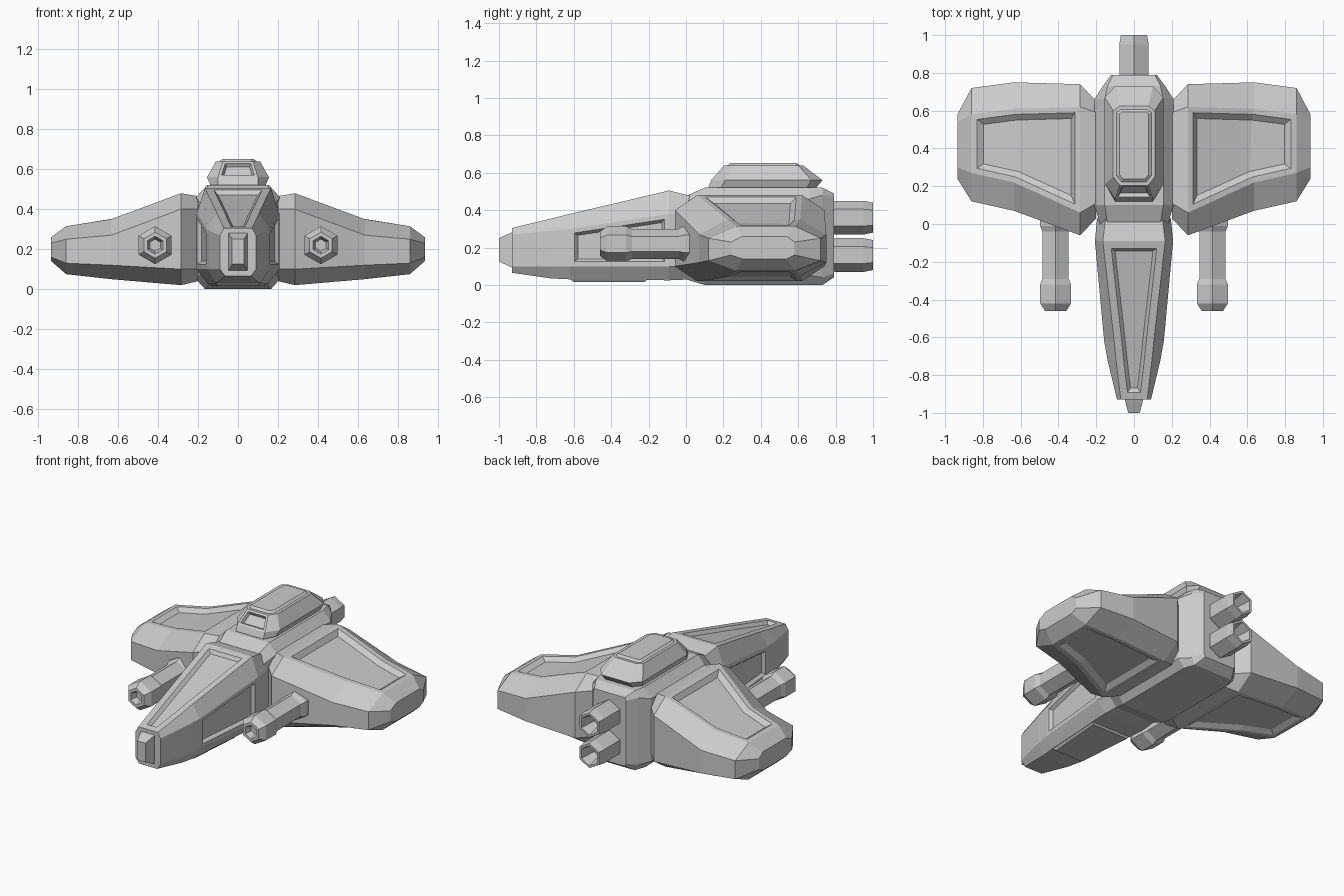
import bpy, bmesh, math

if "Cube" in bpy.data.objects:
    bpy.data.objects.remove(bpy.data.objects["Cube"])


def loft(name, rings, mirror=False, panels=()):
    """Skin a list of rings, then cut or raise panels.
    Each panel: (set of (segment, side) keys, border, wall width, depth)."""
    bm = bmesh.new()
    vs = [[bm.verts.new(p) for p in r] for r in rings]
    n = len(rings[0])
    quads = {}
    for i in range(len(vs) - 1):
        for j in range(n):
            k = (j + 1) % n
            quads[i, j] = bm.faces.new((vs[i][j], vs[i][k], vs[i + 1][k], vs[i + 1][j]))
    quads["start"] = bm.faces.new(vs[0])
    quads["end"] = bm.faces.new(vs[-1])
    bmesh.ops.recalc_face_normals(bm, faces=bm.faces[:])
    for keys, border, wall, depth in panels:
        fs = [quads[k] for k in keys]
        bmesh.ops.inset_region(bm, faces=fs, thickness=border, use_even_offset=True)
        bmesh.ops.inset_region(bm, faces=fs, thickness=wall, depth=depth, use_even_offset=True)
    me = bpy.data.meshes.new(name)
    bm.to_mesh(me)
    bm.free()
    ob = bpy.data.objects.new(name, me)
    bpy.context.collection.objects.link(ob)
    if mirror:
        ob.modifiers.new("Mirror", 'MIRROR').use_mirror_merge = False
    return ob


def hull_ring(y, a, w, b, zt, zh, zl, zb):
    """Eight-sided hull section: side 0 is the top, 4 the bottom, 2 and 6 the sides."""
    return [(-a, y, zt), (a, y, zt), (w, y, zh), (w, y, zl),
            (b, y, zb), (-b, y, zb), (-w, y, zl), (-w, y, zh)]


def wing_ring(x, y0, y1, cf, cb, zt, zh, zl, zb):
    """Eight-sided wing section: side 0 is the upper skin, 4 the lower."""
    return [(x, y0 + cf, zt), (x, y1 - cb, zt), (x, y1, zh), (x, y1, zl),
            (x, y1 - cb, zb), (x, y0 + cf, zb), (x, y0, zl), (x, y0, zh)]


def hex_tube(name, x, z, profile, mirror=False):
    """Six-sided turned part along y from (y, radius) pairs."""
    rings = [[(x + r * math.sin(k * math.pi / 3), y, z + r * math.cos(k * math.pi / 3))
              for k in range(6)] for y, r in profile]
    return loft(name, rings, mirror)


def rect_y(y, x, z0, z1):
    return [(-x, y, z0), (x, y, z0), (x, y, z1), (-x, y, z1)]


# Nose with sunken top and side panels
loft("nose", [
    hull_ring(-0.93, .07, .09, .065, .305, .27, .10, .065),
    hull_ring(-0.72, .095, .14, .10, .355, .29, .10, .035),
    hull_ring(-0.62, .105, .158, .115, .38, .30, .10, .03),
    hull_ring(-0.09, .165, .207, .15, .505, .38, .10, .025),
    hull_ring(0.03, .15, .195, .14, .475, .38, .10, .03),
], panels=[({(0, 0), (1, 0), (2, 0)}, .04, .018, -.02),
           ({(2, 2)}, .025, .015, -.02), ({(2, 6)}, .025, .015, -.02)])

# Nose sensor block
loft("nose_sensor", [rect_y(-.92, .05, .09, .285), rect_y(-.945, .045, .10, .275),
                     rect_y(-1.0, .03, .125, .25)])

# Plate under the nose
loft("belly_plate", [
    [(-.12, -.63, .09), (.12, -.63, .09), (.15, -.2, .09), (-.15, -.2, .09)],
    [(-.12, -.63, .04), (.12, -.63, .04), (.15, -.2, .04), (-.15, -.2, .04)],
    [(-.10, -.60, .015), (.10, -.60, .015), (.13, -.22, .015), (-.13, -.22, .015)]])

# Main body
loft("main_body", [
    hull_ring(0.0, .14, .18, .14, .475, .42, .08, .03),
    hull_ring(0.10, .155, .21, .165, .52, .46, .05, .0),
    hull_ring(0.66, .155, .21, .165, .52, .46, .05, .0),
    hull_ring(0.73, .14, .165, .14, .52, .48, .04, .0),
    hull_ring(0.79, .11, .12, .11, .49, .47, .06, .04)])


# Cabin on top of the body, with a sunken windscreen and a raised roof
def cabin_ring(z, fx, sx, y0, y1, y2, y3):
    return [(-fx, y0, z), (fx, y0, z), (sx, y1, z), (sx, y2, z),
            (fx, y3, z), (-fx, y3, z), (-sx, y2, z), (-sx, y1, z)]


loft("cabin", [
    cabin_ring(.50, .09, .13, .12, .19, .63, .68),
    cabin_ring(.525, .10, .14, .12, .19, .65, .70),
    cabin_ring(.56, .10, .155, .135, .21, .67, .73),
    cabin_ring(.64, .075, .11, .205, .25, .60, .625),
], panels=[({(2, 0)}, .014, .008, -.02), ({"end"}, .018, .015, .012)])

# Wings with sunken panels above and below
loft("wing", [
    wing_ring(.20, .03, .65, .08, .06, .465, .40, .10, .04),
    wing_ring(.285, -.06, .74, .12, .12, .48, .40, .10, .02),
    wing_ring(.635, .07, .75, .15, .14, .35, .27, .12, .05),
    wing_ring(.86, .12, .72, .15, .14, .315, .25, .13, .075),
    wing_ring(.935, .24, .58, .06, .04, .26, .23, .16, .14),
], mirror=True, panels=[({(1, 0), (2, 0)}, .03, .03, -.025),
                        ({(1, 4), (2, 4)}, .03, .03, -.02)])

# Cannons under the wing fronts, with hollow muzzles
hex_tube("cannon", .415, .22, [
    (.12, .095), (-.01, .095), (-.04, .08), (-.29, .08), (-.32, .095), (-.42, .095),
    (-.46, .065), (-.46, .045), (-.42, .03)], mirror=True)

# Two stacked thrusters with hollow nozzles
for label, z in (("upper", .36), ("lower", .16)):
    hex_tube(label + "_thruster", 0, z, [
        (.76, .08), (.80, .09), (.95, .09), (1.0, .08), (1.0, .065), (.90, .04)])
